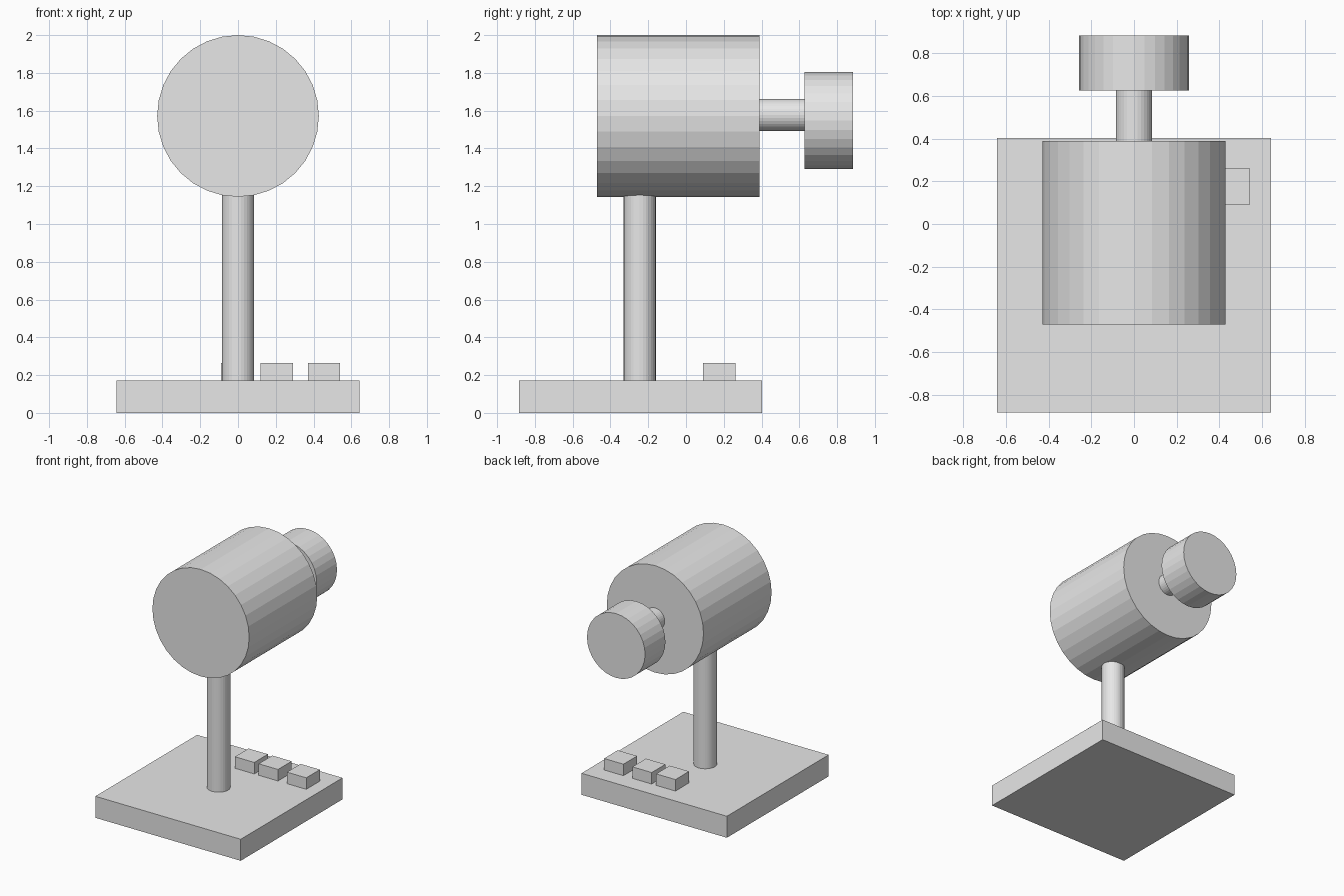
import bpy
from math import pi

cube = bpy.data.objects.get("Cube")
if cube:
    bpy.data.objects.remove(cube, do_unlink=True)

GREY = (0.8, 0.8, 0.8, 1)
grey = bpy.data.materials.new("light_grey")
grey.use_nodes = True
grey.diffuse_color = GREY
grey.node_tree.nodes["Principled BSDF"].inputs["Base Color"].default_value = GREY


def finish(name):
    obj = bpy.context.object
    obj.name = obj.data.name = name
    obj.data.materials.append(grey)
    return obj


def box(name, low, high):
    centre = [(a + b) / 2 for a, b in zip(low, high)]
    bpy.ops.mesh.primitive_cube_add(size=1, location=centre)
    bpy.context.object.scale = [b - a for a, b in zip(low, high)]
    bpy.ops.object.transform_apply(location=False, rotation=False, scale=True)
    return finish(name)


def cylinder(name, radius, depth, centre, tilt=0):
    bpy.ops.mesh.primitive_cylinder_add(
        vertices=32, radius=radius, depth=depth, location=centre, rotation=(tilt, 0, 0))
    return finish(name)


def lying_cylinder(name, radius, y0, y1, z):
    return cylinder(name, radius, y1 - y0, (0, (y0 + y1) / 2, z), pi / 2)


# Base slab and the post standing on it
BASE_TOP = 0.172
box("base", (-0.643, -0.884, 0), (0.643, 0.402, BASE_TOP))
POST_TOP = 1.165
cylinder("post", 0.085, POST_TOP - BASE_TOP, (0, -0.245, (POST_TOP + BASE_TOP) / 2))

# Row of buttons near the back edge
for side, x in (("right", -0.09), ("middle", 0.12), ("left", 0.37)):
    box(side + "_button", (x, 0.09, BASE_TOP), (x + 0.171, 0.262, 0.264))

# Drum head with its shaft and knob at the back
lying_cylinder("drum_head", 0.428, -0.47, 0.39, 1.572)
lying_cylinder("knob_shaft", 0.085, 0.39, 0.63, 1.577)
lying_cylinder("knob", 0.257, 0.627, 0.884, 1.548)
